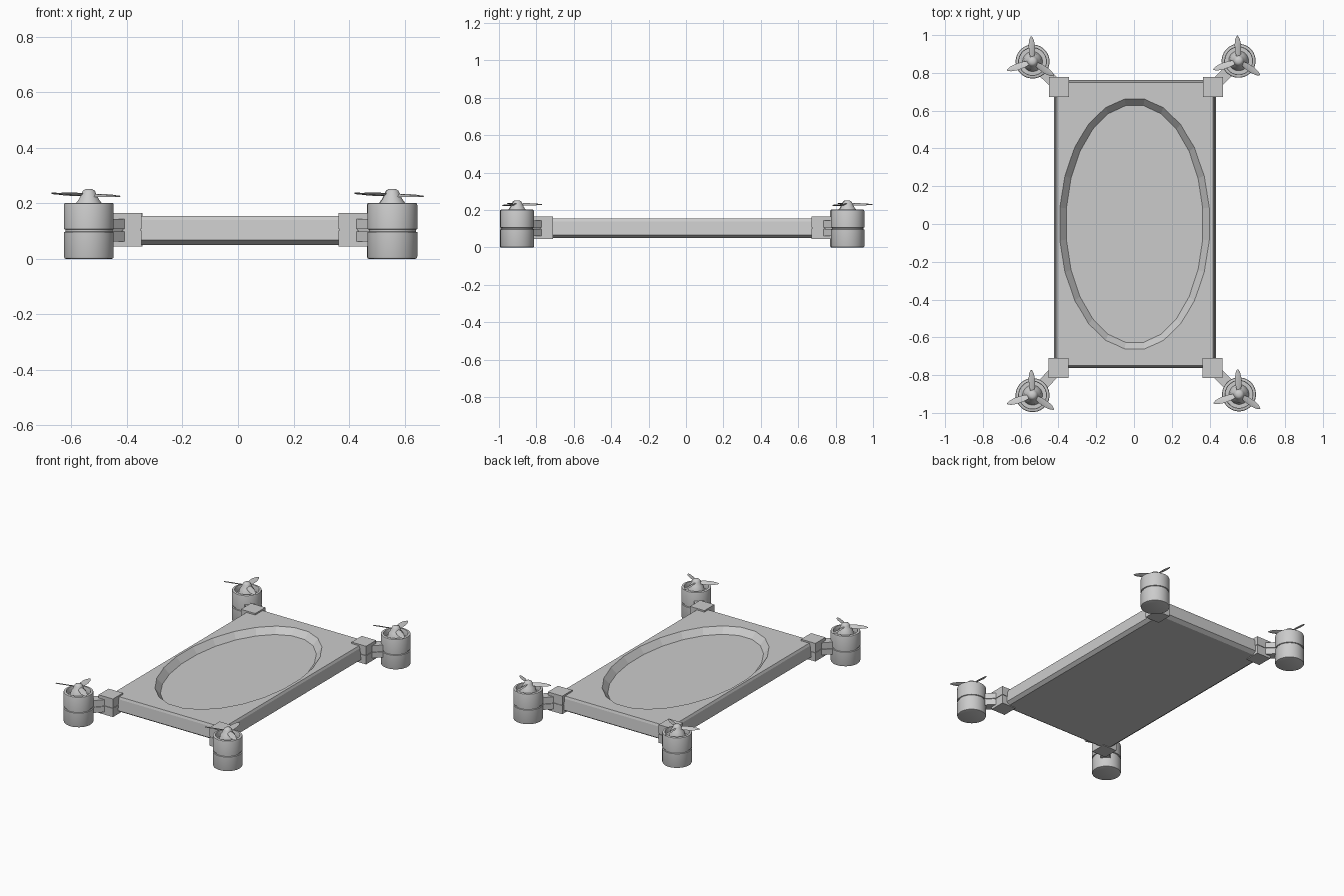
import bpy, bmesh
from math import sin, cos, pi, radians, atan2, hypot
from mathutils import Matrix, Vector

if "Cube" in bpy.data.objects:
    bpy.data.objects.remove(bpy.data.objects["Cube"])


def make(name, bm, smooth=False):
    bmesh.ops.recalc_face_normals(bm, faces=bm.faces)
    me = bpy.data.meshes.new(name)
    bm.to_mesh(me)
    bm.free()
    ob = bpy.data.objects.new(name, me)
    bpy.context.collection.objects.link(ob)
    if smooth:
        bpy.ops.object.select_all(action='DESELECT')
        ob.select_set(True)
        bpy.context.view_layer.objects.active = ob
        bpy.ops.object.shade_smooth_by_angle(angle=radians(35))
    return ob


def loft(bm, rings):
    """Skin a stack of equal point loops and cap both ends."""
    loops = [[bm.verts.new(p) for p in r] for r in rings]
    n = len(loops[0])
    for a, b in zip(loops, loops[1:]):
        for i in range(n):
            j = (i + 1) % n
            bm.faces.new((a[i], a[j], b[j], b[i]))
    bm.faces.new(loops[0])
    bm.faces.new(loops[-1])


def rect(hx, hy, z, cx=0.0):
    return [(cx + sx * hx, sy * hy, z) for sx, sy in ((-1, -1), (1, -1), (1, 1), (-1, 1))]


def ellipse(rx, ry, z, n, cx=0.0):
    return [(cx + rx * cos(2 * pi * (i + .5) / n), ry * sin(2 * pi * (i + .5) / n), z)
            for i in range(n)]


def box(bm, size, loc, rot=0.0):
    m = Matrix.Translation(loc) @ Matrix.Rotation(rot, 4, 'Z') @ Matrix.Diagonal((*size, 1))
    bmesh.ops.create_cube(bm, size=1, matrix=m)


def lathe(name, profile, x, y, n=32):
    bm = bmesh.new()
    loft(bm, [[(x + px, y + py, pz) for px, py, pz in ellipse(r, r, z, n)] for r, z in profile])
    return make(name, bm, True)


# Tray body with undercut lower edge
bm = bmesh.new()
loft(bm, [rect(.405, .737, .05, .005), rect(.428, .762, .067, .005),
          rect(.42, .755, .14, .005), rect(.413, .75, .155, .005)])
body = make("tray_body", bm)

# Oval recess with sloping wall
bm = bmesh.new()
d = .035 / .04
loft(bm, [ellipse(.364, .632, .115, 24, .003),
          ellipse(.364 + .08 * d, .632 + .08 * d, .195, 24, .003)])
cutter = make("recess_cutter", bm)
cutter.hide_render = True
cutter.hide_viewport = True
mod = body.modifiers.new("recess", 'BOOLEAN')
mod.operation = 'DIFFERENCE'
mod.solver = 'EXACT'
mod.object = cutter


def blade(bm, ang, length):
    """Tapered, pitched propeller blade along the given angle."""
    rings = []
    tilt = Matrix.Rotation(radians(ang), 4, 'Z')
    for t, w in ((.1, .010), (.35, .017), (.65, .018), (.88, .012), (1, .003)):
        pitch = radians(28 - 18 * t)
        ring = []
        for u, v in ((-1, 0), (0, .003), (1, 0), (0, -.003)):
            p = Vector((t * length, u * w * cos(pitch) - v * sin(pitch),
                        u * w * sin(pitch) + v * cos(pitch)))
            ring.append(tilt @ p)
        rings.append(ring)
    loft(bm, rings)


# Corner assemblies: (label, bracket centre, motor centre)
corners = (
    ("front_left", (-.40, -.763), (-.537, -.906)),
    ("front_right", (.415, -.763), (.556, -.902)),
    ("back_left", (-.397, .725), (-.537, .860)),
    ("back_right", (.417, .725), (.554, .864)),
)
for label, (bx, by), (mx, my) in corners:
    # Clamp bracket in two halves
    bm = bmesh.new()
    box(bm, (.106, .106, .057), (bx, by, .0735))
    box(bm, (.106, .106, .058), (bx, by, .136))
    box(bm, (.098, .098, .02), (bx, by, .105))
    make(label + "_bracket", bm)

    # Diagonal arm made of two bars around a core
    ang = atan2(my - by, mx - bx)
    run = hypot(mx - bx, my - by)
    cx, cy = bx + (mx - bx) * .5, by + (my - by) * .5
    bm = bmesh.new()
    box(bm, (run - .06, .06, .037), (cx, cy, .0805), ang)
    box(bm, (run - .06, .06, .037), (cx, cy, .1255), ang)
    box(bm, (run - .06, .048, .02), (cx, cy, .103), ang)
    make(label + "_arm", bm)

    # Motor pod: grooved can with open top
    lathe(label + "_motor_pod", (
        (.083, 0), (.088, .002), (.09, .008), (.09, .096), (.085, .098), (.085, .105),
        (.09, .107), (.09, .194), (.088, .2), (.084, .202), (.074, .202), (.072, .198),
        (.072, .165)), mx, my)

    # Hub cone
    lathe(label + "_hub", (
        (.053, .164), (.045, .203), (.036, .215), (.025, .238), (.021, .246),
        (.012, .251), (.003, .252)), mx, my, 24)

    # Three-blade propeller, slightly tilted
    bm = bmesh.new()
    for a, length in ((93, .133), (199, .142), (326, .135)):
        blade(bm, a, length)
    bmesh.ops.transform(bm, verts=bm.verts, matrix=Matrix.Translation((mx, my, .23))
                        @ Matrix.Rotation(radians(2.5), 4, 'Y'))
    make(label + "_propeller", bm, True)
